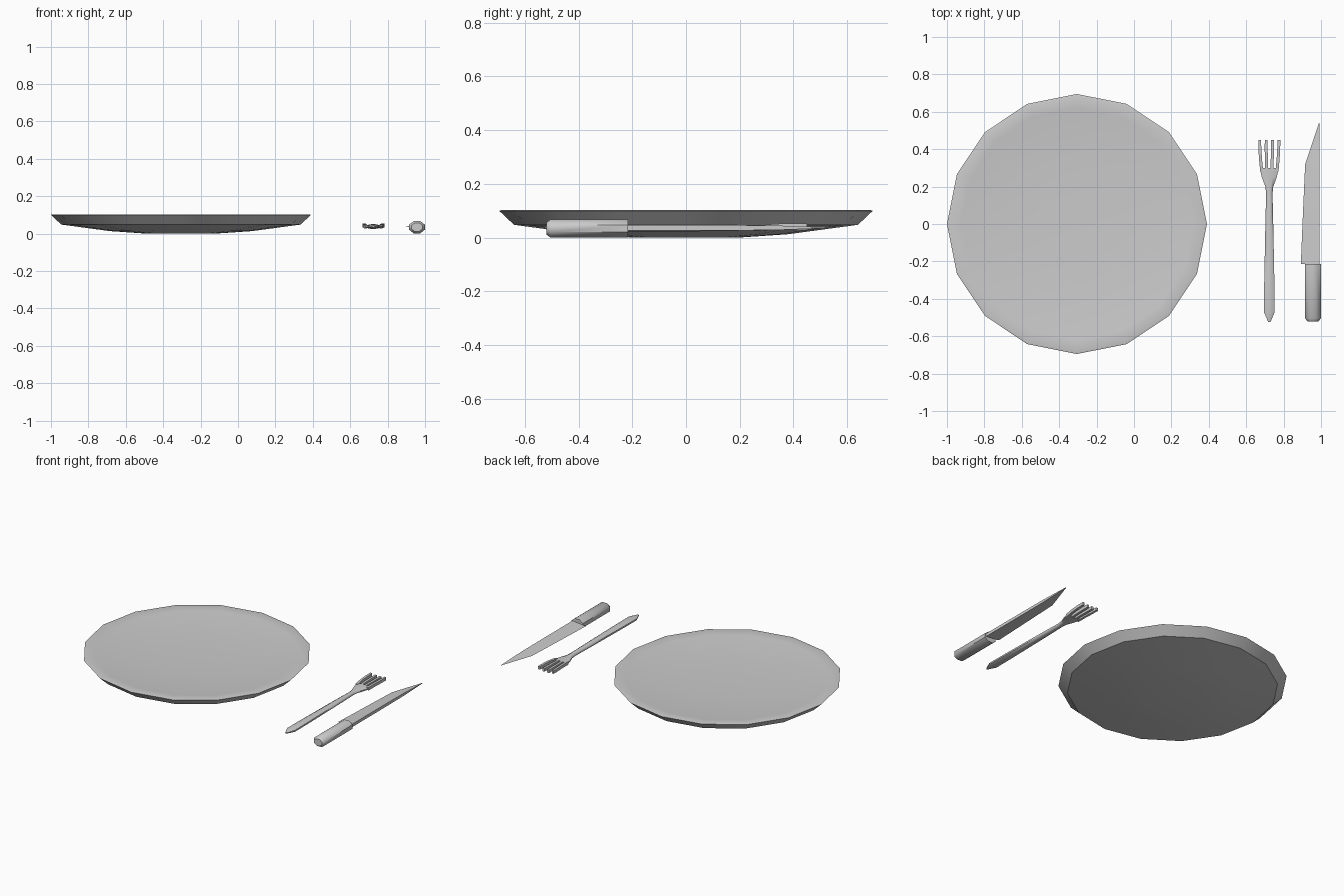
import bpy, bmesh, math

if "Cube" in bpy.data.objects:
    bpy.data.objects.remove(bpy.data.objects["Cube"])


def finish(name, bm, angle=35):
    bmesh.ops.recalc_face_normals(bm, faces=bm.faces)
    me = bpy.data.meshes.new(name)
    bm.to_mesh(me)
    bm.free()
    ob = bpy.data.objects.new(name, me)
    bpy.context.collection.objects.link(ob)
    bpy.ops.object.select_all(action='DESELECT')
    ob.select_set(True)
    bpy.context.view_layer.objects.active = ob
    bpy.ops.object.shade_smooth_by_angle(angle=math.radians(angle))
    return ob


def skin(bm, rings):
    """Join successive vertex rings with quads and cap both ends."""
    loops = [[bm.verts.new(p) for p in r] for r in rings]
    n = len(loops[0])
    for a, b in zip(loops, loops[1:]):
        for i in range(n):
            j = (i + 1) % n
            bm.faces.new((a[i], a[j], b[j], b[i]))
    bm.faces.new(loops[0])
    bm.faces.new(loops[-1])


def oval(x, y, z, hw, hh, n=8):
    """Polygon ring in the xz plane with flat sides, half width hw, half height hh."""
    k = 1 / math.cos(math.pi / n)
    return [(x + hw * k * math.cos(2 * math.pi * (i + .5) / n), y,
             z + hh * k * math.sin(2 * math.pi * (i + .5) / n)) for i in range(n)]


# Plate: 16-sided solid dish, very shallow hollow on top
bm = bmesh.new()
profile = [(0.19, 0.0), (0.38, 0.013), (0.64, 0.048), (0.695, 0.1), (0.685, 0.103),
           (0.62, 0.096), (0.38, 0.083), (0.19, 0.078)]
skin(bm, [[(-0.305 + r * math.cos(math.pi * i / 8), r * math.sin(math.pi * i / 8), z)
           for i in range(16)] for r, z in profile])
finish("plate", bm)

# Knife handle: octagonal bar with a chamfered butt
bm = bmesh.new()
skin(bm, [oval(0.957, y, 0.034, w, h) for y, w, h in
          [(-0.52, 0.030, 0.022), (-0.505, 0.042, 0.033), (-0.215, 0.042, 0.033)]])
finish("knife_handle", bm, 50)

# Knife blade: wedge section, thick spine on the right
bm = bmesh.new()
skin(bm, [[(edge, y, 0.037), (0.992, y, 0.037 + t), (0.992, y, 0.037 - t)]
          for y, edge, t in [(-0.215, 0.892, 0.010), (0.05, 0.903, 0.010),
                             (0.32, 0.915, 0.009), (0.54, 0.989, 0.001)]])
finish("knife_blade", bm)

# Fork handle and neck, flaring into the head
bm = bmesh.new()
stations = [(-0.525, 0.006, 0.005), (-0.47, 0.029, 0.012), (-0.3, 0.027, 0.013),
            (0.05, 0.020, 0.013), (0.16, 0.017, 0.012), (0.2, 0.021, 0.011),
            (0.25, 0.040, 0.010), (0.30, 0.051, 0.010)]
skin(bm, [oval(0.7235, y, 0.037, w, h) for y, w, h in stations])
finish("fork_handle", bm, 60)

# Four tines, outer pair raised and splayed slightly
for k, s in enumerate((-1.5, -0.5, 0.5, 1.5)):
    lift = 0.006 if abs(s) > 1 else 0.002
    bm = bmesh.new()
    skin(bm, [oval(0.7235 + s * dx, y, 0.037 + lift * f, w, 0.010, 4) for y, dx, f, w in
              [(0.28, 0.027, 0, 0.008), (0.34, 0.031, 0.8, 0.008),
               (0.40, 0.0335, 1, 0.008), (0.45, 0.0345, 1, 0.007)]])
    finish(f"fork_tine_{k + 1}", bm)
